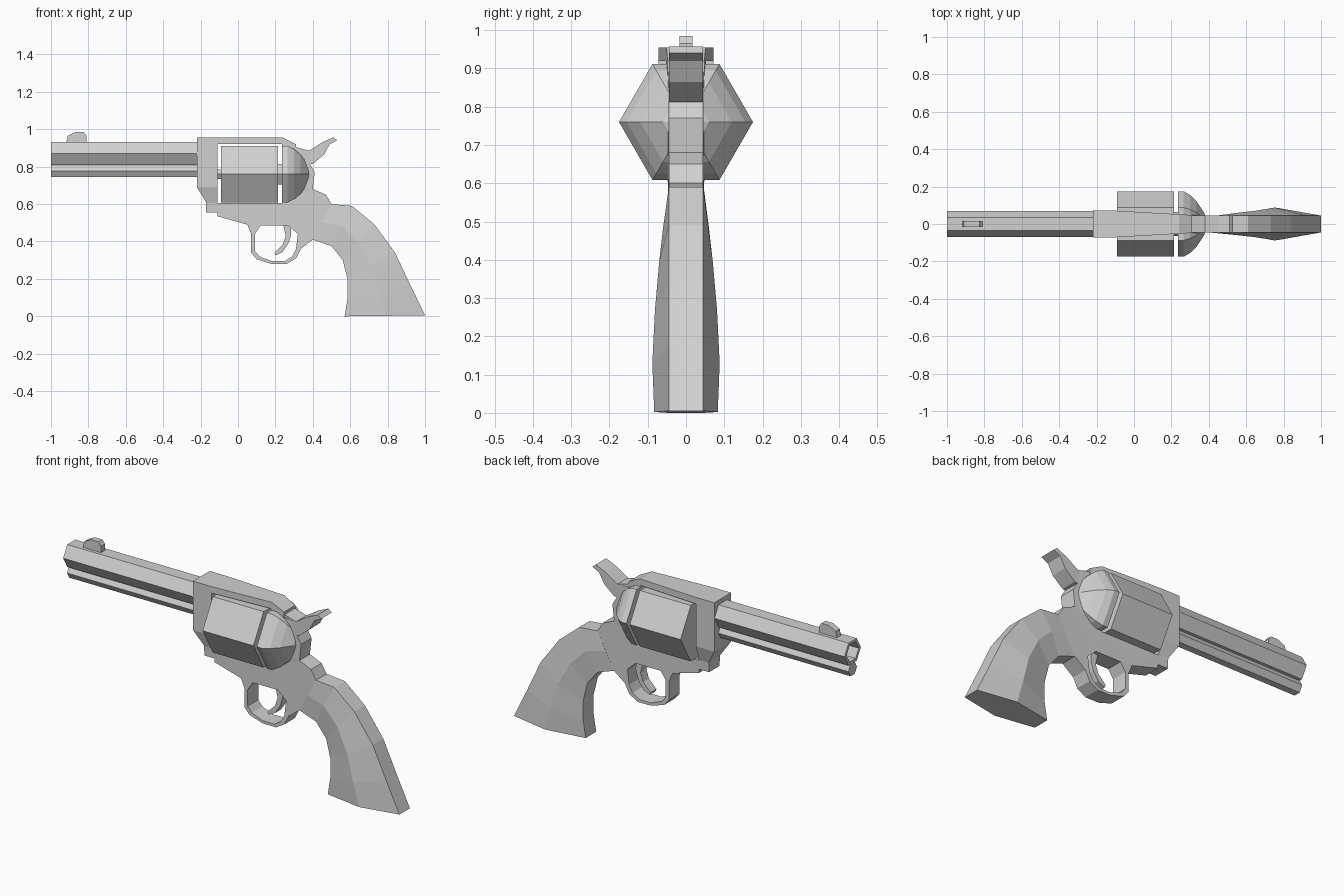
import bpy, bmesh, math

cube = bpy.data.objects.get("Cube")
if cube:
    bpy.data.objects.remove(cube, do_unlink=True)

grey = bpy.data.materials.new("light grey")
grey.use_nodes = True
COLOUR = (0.64, 0.64, 0.64, 1)
grey.diffuse_color = COLOUR
grey.node_tree.nodes["Principled BSDF"].inputs["Base Color"].default_value = COLOUR


def finish(name, bm):
    bmesh.ops.recalc_face_normals(bm, faces=bm.faces)
    mesh = bpy.data.meshes.new(name)
    bm.to_mesh(mesh)
    bm.free()
    mesh.materials.append(grey)
    obj = bpy.data.objects.new(name, mesh)
    bpy.context.collection.objects.link(obj)
    return obj


def loft(name, rings):
    """Skin a list of equally long point rings and cap both ends."""
    bm = bmesh.new()
    rows = [[bm.verts.new(p) for p in ring] for ring in rings]
    n = len(rows[0])
    for a, b in zip(rows, rows[1:]):
        for i in range(n):
            j = (i + 1) % n
            bm.faces.new((a[i], a[j], b[j], b[i]))
    bm.faces.new(rows[0])
    bm.faces.new(rows[-1])
    return finish(name, bm)


def hex_turned(name, z, profile):
    """Six-sided solid along x from (x, radius) pairs."""
    angles = [math.radians(60 * i) for i in range(6)]
    return loft(name, [[(x, r * math.cos(a), z + r * math.sin(a)) for a in angles]
                       for x, r in profile])


def plate(name, loops, half_width):
    """Side outline, with optional holes, thickened to a width that may vary."""
    bm = bmesh.new()
    edges = []
    for loop in loops:
        vs = [bm.verts.new((x, 0, z)) for x, z in loop]
        edges += [bm.edges.new((v, vs[i - 1])) for i, v in enumerate(vs)]
    bmesh.ops.triangle_fill(bm, use_beauty=True, edges=edges, normal=(0, -1, 0))
    near = list(bm.verts)
    res = bmesh.ops.extrude_face_region(bm, geom=list(bm.faces), use_keep_orig=True)
    far = [g for g in res["geom"] if isinstance(g, bmesh.types.BMVert)]
    for group, side in ((near, -1), (far, 1)):
        for v in group:
            v.co.y = side * half_width(v.co.x, v.co.z)
    return finish(name, bm)


# Barrel with open bore, and the ejector tube beneath it
hex_turned("barrel", 0.87, [(-0.2, 0.07), (-1, 0.07), (-1, 0.052), (-0.3, 0.052)])
hex_turned("ejector_tube", 0.777, [(-1, 0.037), (-0.2, 0.037)])

# Cylinder, its axle and the domed recoil shield
hex_turned("cylinder", 0.76, [(-0.09, 0.175), (0.215, 0.175)])
hex_turned("cylinder_pin", 0.76, [(-0.13, 0.03), (0, 0.03)])
hex_turned("cylinder_ratchet", 0.76, [(0.2, 0.063), (0.25, 0.063)])
hex_turned("recoil_shield", 0.76, [(0.235, 0.175), (0.265, 0.175), (0.3, 0.155),
                                   (0.335, 0.12), (0.375, 0.06), (0.385, 0.03)])


# Frame and trigger guard in one plate, tapering to the rear and underneath
def frame_width(x, z):
    taper = min(1, max(0, (0.36 - x) / 0.47))
    rise = min(1, max(0, (z - 0.6) / 0.09))
    return 0.045 + 0.027 * taper * rise


frame_outline = [
    (-0.22, 0.955), (-0.22, 0.69), (-0.17, 0.61), (-0.17, 0.555), (-0.11, 0.555),
    (-0.11, 0.535), (0.05, 0.49), (0.07, 0.44), (0.07, 0.34), (0.1, 0.305),
    (0.18, 0.28), (0.26, 0.28), (0.31, 0.31), (0.335, 0.36), (0.4, 0.41),
    (0.5, 0.6), (0.47, 0.65), (0.4, 0.68), (0.41, 0.77), (0.38, 0.82),
    (0.37, 0.885), (0.31, 0.89), (0.31, 0.92), (0.24, 0.955), (-0.11, 0.955)]
window = [(-0.11, 0.605), (-0.11, 0.69), (-0.11, 0.92), (0.235, 0.92),
          (0.235, 0.69), (0.235, 0.605)]
guard_hole = [(0.12, 0.485), (0.27, 0.485), (0.32, 0.44), (0.31, 0.36), (0.29, 0.32),
              (0.25, 0.295), (0.18, 0.295), (0.115, 0.32), (0.09, 0.35), (0.09, 0.44)]
plate("frame", [frame_outline, window, guard_hole], frame_width)

# Hammer, trigger and front sight
plate("hammer", [[(0.31, 0.8), (0.31, 0.905), (0.38, 0.885), (0.45, 0.93), (0.51, 0.957),
                  (0.53, 0.94), (0.49, 0.92), (0.46, 0.865), (0.4, 0.815)]],
      lambda x, z: 0.045)
plate("trigger", [[(0.24, 0.5), (0.255, 0.43), (0.24, 0.385), (0.195, 0.34), (0.2, 0.325),
                   (0.24, 0.345), (0.27, 0.39), (0.285, 0.44), (0.28, 0.5)]],
      lambda x, z: 0.025)
plate("front_sight", [[(-0.92, 0.92), (-0.91, 0.965), (-0.87, 0.985), (-0.825, 0.985),
                       (-0.81, 0.965), (-0.81, 0.92)]],
      lambda x, z: 0.017)

# Grip: front edge, back edge and side bulge of each section, top to bottom
sections = [((0.4, 0.41), (0.5, 0.6), 0.046), ((0.5, 0.375), (0.61, 0.59), 0.06),
            ((0.56, 0.3), (0.73, 0.49), 0.07), ((0.585, 0.2), (0.84, 0.34), 0.081),
            ((0.585, 0.09), (0.92, 0.17), 0.088), ((0.57, 0), (1, 0.005), 0.083)]
grip_rings = []
for (fx, fz), (bx, bz), bulge in sections:
    mx, mz = (fx + bx) / 2, (fz + bz) / 2
    grip_rings.append([(fx, -0.045, fz), (mx, -bulge, mz), (bx, -0.045, bz),
                       (bx, 0.045, bz), (mx, bulge, mz), (fx, 0.045, fz)])
loft("grip", grip_rings)
